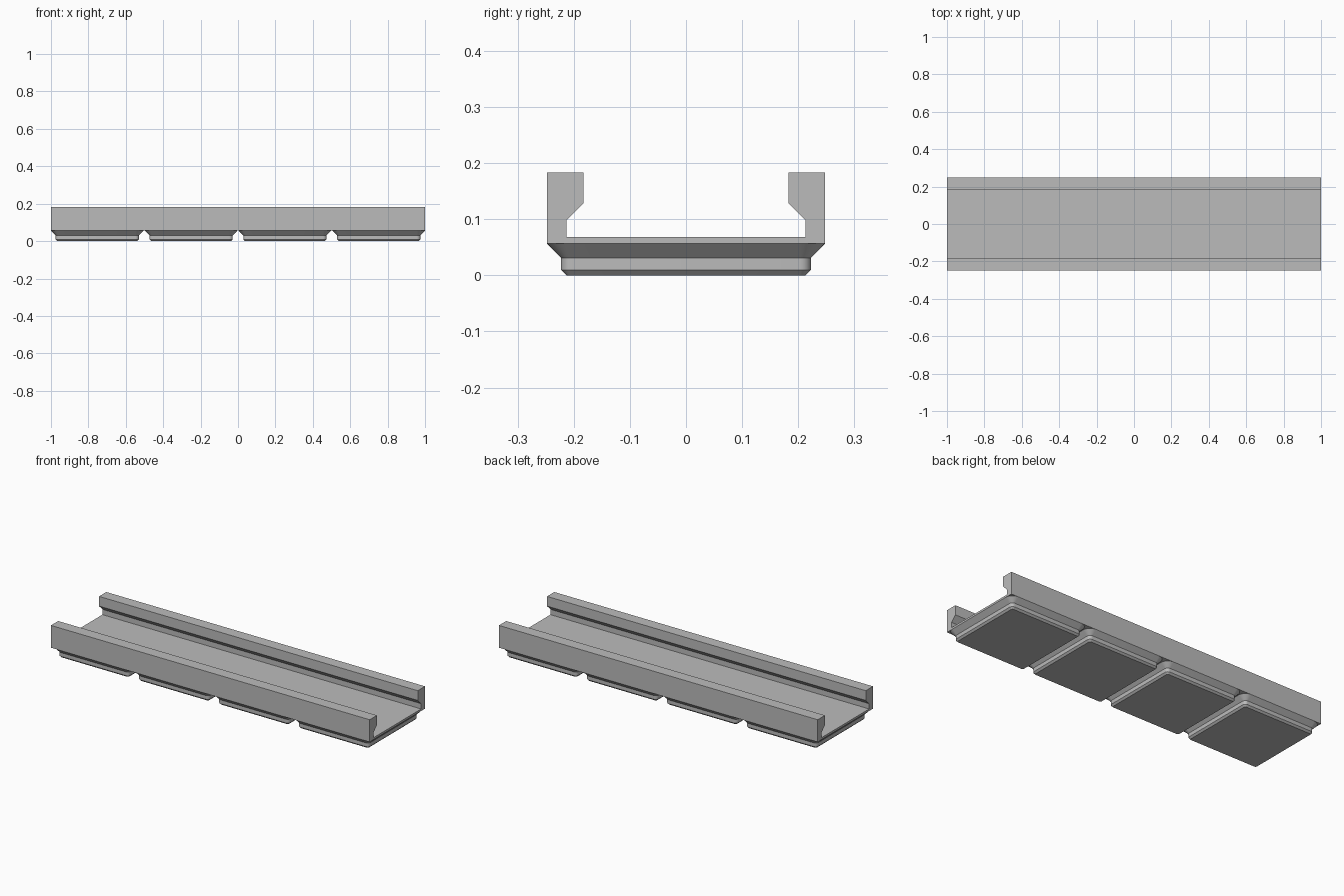
import bpy, bmesh, math

cube = bpy.data.objects.get("Cube")
if cube:
    bpy.data.objects.remove(cube, do_unlink=True)

PITCH = 0.5015      # spacing of the feet
HALF = 0.248        # half width of one cell
BASE_Z = 0.0567     # where the feet meet the channel

grey = bpy.data.materials.new("plain_grey")
grey.use_nodes = True
colour = (0.5, 0.5, 0.5, 1)
grey.diffuse_color = colour
grey.node_tree.nodes["Principled BSDF"].inputs["Base Color"].default_value = colour


def make_object(name, bm):
    bmesh.ops.recalc_face_normals(bm, faces=bm.faces)
    mesh = bpy.data.meshes.new(name)
    bm.to_mesh(mesh)
    bm.free()
    mesh.materials.append(grey)
    obj = bpy.data.objects.new(name, mesh)
    bpy.context.collection.objects.link(obj)
    return obj


def rounded_square(half, radius, steps=8):
    """Outline of a square with rounded corners."""
    points = []
    for corner in range(4):
        middle = math.pi / 4 + corner * math.pi / 2
        cx = math.copysign(half - radius, math.cos(middle))
        cy = math.copysign(half - radius, math.sin(middle))
        for i in range(steps + 1):
            a = (corner + i / steps) * math.pi / 2
            points.append((cx + radius * math.cos(a), cy + radius * math.sin(a)))
    return points


# Open channel: one hooked wall profile, mirrored and extruded along x
half_profile = [(HALF, BASE_Z), (HALF, 0.183), (0.183, 0.183),
                (0.183, 0.128), (0.213, 0.098), (0.213, 0.068)]
profile = half_profile + [(-y, z) for y, z in reversed(half_profile)]
bm = bmesh.new()
face = bm.faces.new([bm.verts.new((-1, y, z)) for y, z in profile])
new = bmesh.ops.extrude_face_region(bm, geom=[face], use_keep_orig=True)["geom"]
bmesh.ops.translate(bm, vec=(2, 0, 0),
                    verts=[v for v in new if isinstance(v, bmesh.types.BMVert)])
make_object("channel", bm)

# Stepped feet: (z, half width, corner radius) for each level
levels = [(0, 0.213, 0.0096), (0.0096, 0.2225, 0.019),
          (0.031, 0.2225, 0.019), (BASE_Z, HALF, 0.0448)]
for n in range(4):
    bm = bmesh.new()
    rings = [[bm.verts.new((x, y, z)) for x, y in rounded_square(half, radius)]
             for z, half, radius in levels]
    for low, high in zip(rings, rings[1:]):
        for i in range(len(low)):
            j = (i + 1) % len(low)
            bm.faces.new((low[i], low[j], high[j], high[i]))
    bm.faces.new(rings[0])
    bm.faces.new(rings[-1])
    foot = make_object(f"foot_{n + 1}", bm)
    foot.location.x = (n - 1.5) * PITCH
    bpy.ops.object.select_all(action='DESELECT')
    foot.select_set(True)
    bpy.context.view_layer.objects.active = foot
    bpy.ops.object.shade_smooth_by_angle(angle=math.radians(30))
